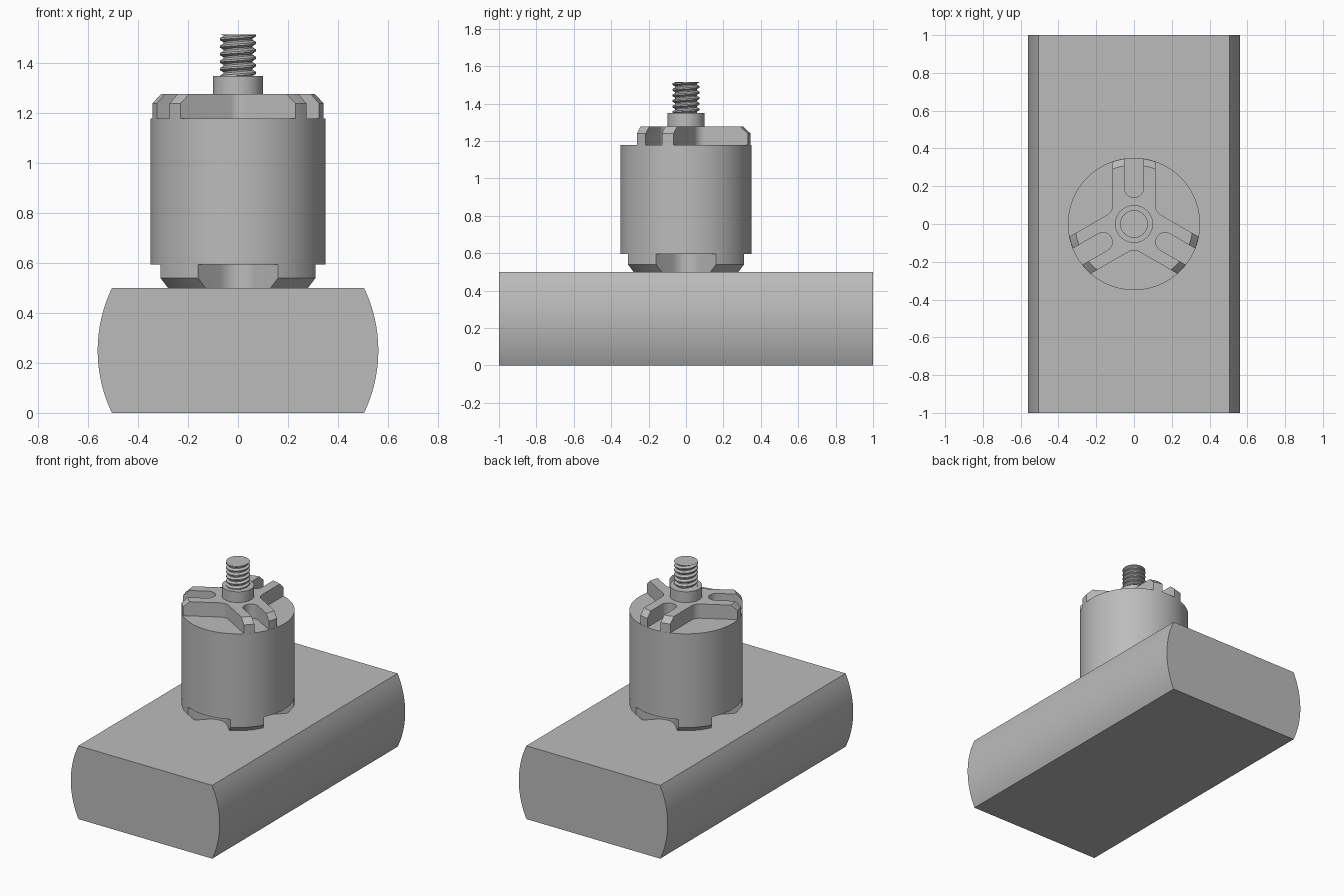
import bpy, bmesh
from math import sin, cos, pi, radians, sqrt

cube = bpy.data.objects.get("Cube")
if cube:
    bpy.data.objects.remove(cube)

grey = bpy.data.materials.new("plain_grey")
grey.use_nodes = True
colour = (0.5, 0.5, 0.5, 1)
grey.diffuse_color = colour
grey.node_tree.nodes["Principled BSDF"].inputs["Base Color"].default_value = colour


def finish(name, bm):
    bmesh.ops.remove_doubles(bm, verts=bm.verts, dist=1e-5)
    bmesh.ops.recalc_face_normals(bm, faces=bm.faces)
    mesh = bpy.data.meshes.new(name)
    bm.to_mesh(mesh)
    bm.free()
    mesh.materials.append(grey)
    ob = bpy.data.objects.new(name, mesh)
    bpy.context.collection.objects.link(ob)
    return ob


def smooth(ob, angle=30):
    bpy.ops.object.select_all(action='DESELECT')
    ob.select_set(True)
    bpy.context.view_layer.objects.active = ob
    bpy.ops.object.shade_smooth_by_angle(angle=radians(angle))


def loft(name, rings):
    """Skin a stack of equal-length closed rings and cap both ends."""
    bm = bmesh.new()
    rows = [[bm.verts.new(p) for p in ring] for ring in rings]
    n = len(rows[0])
    for a, b in zip(rows, rows[1:]):
        for i in range(n):
            bm.faces.new((a[i], a[(i + 1) % n], b[(i + 1) % n], b[i]))
    bm.faces.new(rows[0][::-1])
    bm.faces.new(rows[-1])
    return finish(name, bm)


def lathe(name, profile, n=64):
    return loft(name, [[(r * cos(2 * pi * i / n), r * sin(2 * pi * i / n), z)
                        for i in range(n)] for r, z in profile])


def spider(count, start, half, fillet, reach, slot=None):
    """Star outline: parallel arms, filleted between, optionally slotted."""
    pts = []
    for k in range(count):
        a = start + 2 * pi * k / count
        dist = (half + fillet) / sin(pi / count)
        cx, cy = dist * cos(a - pi / count), dist * sin(a - pi / count)
        t0, t1 = a - 2 * pi / count - pi / 2, a - 3 * pi / 2
        # inner fillet joining the previous arm
        for i in range(9):
            t = t0 + (t1 - t0) * i / 8
            pts.append((cx + fillet * cos(t), cy + fillet * sin(t)))
        # arm tip, with the round-ended slot if there is one
        tip = [(reach, -half)]
        if slot:
            w, inner = slot
            tip.append((reach, -w))
            tip += [(inner + w - w * sin(pi * i / 12), -w * cos(pi * i / 12))
                    for i in range(13)]
            tip.append((reach, w))
        tip.append((reach, half))
        pts += [(u * cos(a) - v * sin(a), u * sin(a) + v * cos(a)) for u, v in tip]
    return pts


def trimmed_prism(name, outline, z0, z1, envelope):
    """Prism of an outline, trimmed to a turned envelope."""
    ob = loft(name, [[(x, y, z) for x, y in outline] for z in (z0, z1)])
    cutter = lathe(name + "_cutter", envelope, 96)
    cutter.hide_render = True
    mod = ob.modifiers.new("trim", 'BOOLEAN')
    mod.operation = 'INTERSECT'
    mod.solver = 'EXACT'
    mod.object = cutter
    bpy.context.view_layer.objects.active = ob
    bpy.ops.object.modifier_apply(modifier=mod.name)
    bpy.data.objects.remove(cutter)
    smooth(ob)
    return ob


# Base block with bulging long sides
sag, half_h, edge = 0.057, 0.25, 0.505
rad = (half_h ** 2 + sag ** 2) / (2 * sag)
side = []
for i in range(25):
    z = -half_h + 2 * half_h * i / 24
    side.append((edge + sag - rad + sqrt(rad ** 2 - z ** 2), z + half_h))
section = side + [(-x, z) for x, z in reversed(side)]
smooth(loft("base_block", [[(x, y, z) for x, z in section] for y in (-1, 1)]))

# Mounting feet on the diagonals, chamfered underneath
trimmed_prism("mounting_feet", spider(4, pi / 4, 0.106, 0.1, 0.45), 0.5, 0.597,
              [(0.309, 0.49), (0.309, 0.5), (0.349, 0.54), (0.349, 0.65)])

# Cylindrical body
smooth(lathe("body", [(0.35, 0.595), (0.35, 1.18)], 96))

# Three slotted spokes on top, chamfered at the rim
trimmed_prism("top_spokes", spider(3, pi / 2, 0.113, 0.06, 0.45, (0.05, 0.14)),
              1.178, 1.277,
              [(0.349, 1.1), (0.349, 1.24), (0.312, 1.277), (0.312, 1.3)])

# Collar
smooth(lathe("collar", [(0.1, 1.27), (0.1, 1.35)]))

# Threaded shaft: a V profile carried along a helix, cut flat at both ends
low, high, pitch, steps = 1.345, 1.515, 0.03, 48
thread = [(0.056, 0), (0.056, 0.12), (0.073, 0.44), (0.073, 0.68)]
rings = []
for turn in range(-1, 7):
    for r, f in thread:
        rings.append((r, low + pitch * (turn + f)))
bm = bmesh.new()
rows = []
for i in range(steps + 1):
    t = 2 * pi * i / steps
    rows.append([bm.verts.new((r * cos(t), r * sin(t),
                               min(high, max(low, z + pitch * i / steps))))
                 for r, z in rings])
for a, b in zip(rows, rows[1:]):
    for j in range(len(rings) - 1):
        bm.faces.new((a[j], b[j], b[j + 1], a[j + 1]))
bmesh.ops.remove_doubles(bm, verts=bm.verts, dist=1e-5)
bmesh.ops.dissolve_degenerate(bm, edges=bm.edges, dist=1e-5)
smooth(finish("threaded_shaft", bm))

# Shaft core closing the thread's end
smooth(lathe("shaft_core", [(0.058, 1.3), (0.058, high)], 48))
